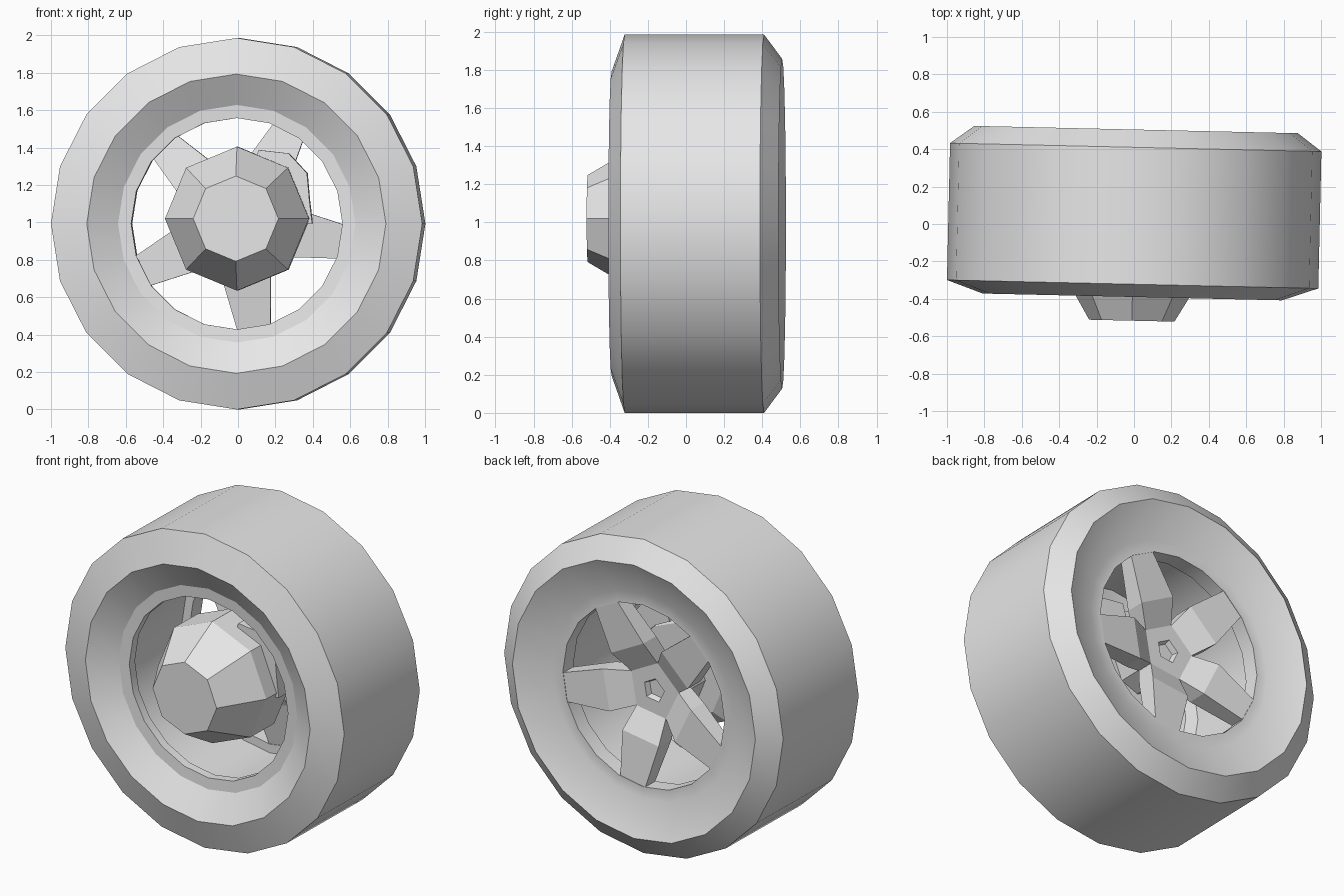
import bpy, bmesh, math
from mathutils import Matrix, Vector

cube = bpy.data.objects.get("Cube")
if cube:
    bpy.data.objects.remove(cube, do_unlink=True)

grey = bpy.data.materials.new("plain grey")
grey.use_nodes = True
grey.diffuse_color = (0.8, 0.8, 0.8, 1)
grey.node_tree.nodes["Principled BSDF"].inputs["Base Color"].default_value = (0.8, 0.8, 0.8, 1)

AXLE_Z = 0.993
TOE = Matrix.Rotation(math.radians(-1.3), 4, 'Z')   # slight toe angle of the whole wheel


def polar(r, y, deg, lift=0.0):
    a = math.radians(deg)
    return Vector((r * math.cos(a), y, r * math.sin(a) + AXLE_Z + lift))


def finish(name, bm, smooth=False):
    bmesh.ops.remove_doubles(bm, verts=bm.verts, dist=0.0001)
    bmesh.ops.recalc_face_normals(bm, faces=bm.faces)
    bm.transform(TOE)
    mesh = bpy.data.meshes.new(name)
    bm.to_mesh(mesh)
    bm.free()
    mesh.materials.append(grey)
    obj = bpy.data.objects.new(name, mesh)
    bpy.context.collection.objects.link(obj)
    if smooth:
        bpy.ops.object.select_all(action='DESELECT')
        obj.select_set(True)
        bpy.context.view_layer.objects.active = obj
        bpy.ops.object.shade_smooth_by_angle(angle=math.radians(25))
    return obj


def lathe(name, profile, sides, closed, start=90, lift=0.0, smooth=False):
    """Spin (radius, y) points about the axle; open profiles get end caps."""
    bm = bmesh.new()
    rings = [[bm.verts.new(polar(r, y, start + 360 * i / sides, lift)) for i in range(sides)]
             for r, y in profile]
    pairs = list(zip(rings, rings[1:]))
    if closed:
        pairs.append((rings[-1], rings[0]))
    else:
        bm.faces.new(rings[0])
        bm.faces.new(rings[-1])
    for a, b in pairs:
        for i in range(sides):
            j = (i + 1) % sides
            bm.faces.new((a[i], a[j], b[j], b[i]))
    return finish(name, bm, smooth)


# Tyre and rim barrel as one ring
lathe("tyre_and_rim", [
    (0.993, -0.322), (0.80, -0.39), (0.635, -0.29), (0.565, -0.285), (0.565, -0.23),
    (0.63, -0.20), (0.63, 0.31), (0.575, 0.31), (0.575, 0.41), (0.65, 0.41),
    (0.865, 0.505), (0.993, 0.41)], 20, True, smooth=True)

# Octagonal motor housing on the inner side, and the axle behind it
lathe("motor_housing", [(0.228, -0.517), (0.385, -0.25), (0.385, -0.02), (0.30, 0.03)],
      8, False, lift=0.027)
lathe("axle", [(0.16, 0.02), (0.16, 0.25)], 8, False)

# Five dished spokes: (radius, half width, back y, front y)
sections = [(0.145, 0.105, 0.31, 0.20), (0.29, 0.13, 0.385, 0.26), (0.60, 0.085, 0.41, 0.32)]
for n in range(5):
    angle = 62 + 72 * n
    out, side = polar(1, 0, angle), polar(1, 0, angle + 90)
    centre = Vector((0, 0, AXLE_Z))
    out, side = out - centre, side - centre
    bm = bmesh.new()
    loops = []
    for r, w, back, front in sections:
        mid = centre + out * r
        loops.append([bm.verts.new(mid + side * s * w + Vector((0, y, 0)))
                      for s, y in ((-1, back), (1, back), (1, front), (-1, front))])
    for a, b in zip(loops, loops[1:]):
        for i in range(4):
            j = (i + 1) % 4
            bm.faces.new((a[i], a[j], b[j], b[i]))
    bm.faces.new(loops[0])
    bm.faces.new(loops[-1])
    finish(f"spoke_{n + 1}", bm)

# Pentagonal hub with a recessed centre
corner = 0.145 / math.cos(math.radians(36))
lathe("wheel_hub", [(corner, 0.20), (corner, 0.31), (0.075, 0.31), (0.062, 0.275)],
      5, False, start=62 + 36)

# Brake caliper wrapped over the housing
bm = bmesh.new()
angles = (0, 18, 36, 54, 74)
radii = (0.40, 0.405, 0.46, 0.465, 0.41)
strips = []
for deg, r in zip(angles, radii):
    strips.append([bm.verts.new(polar(q, y, deg))
                   for q, y in ((0.32, -0.15), (r, -0.15), (r, 0.04), (0.32, 0.04))])
for a, b in zip(strips, strips[1:]):
    for i in range(4):
        j = (i + 1) % 4
        bm.faces.new((a[i], a[j], b[j], b[i]))
bm.faces.new(strips[0])
bm.faces.new(strips[-1])
finish("brake_caliper", bm)
